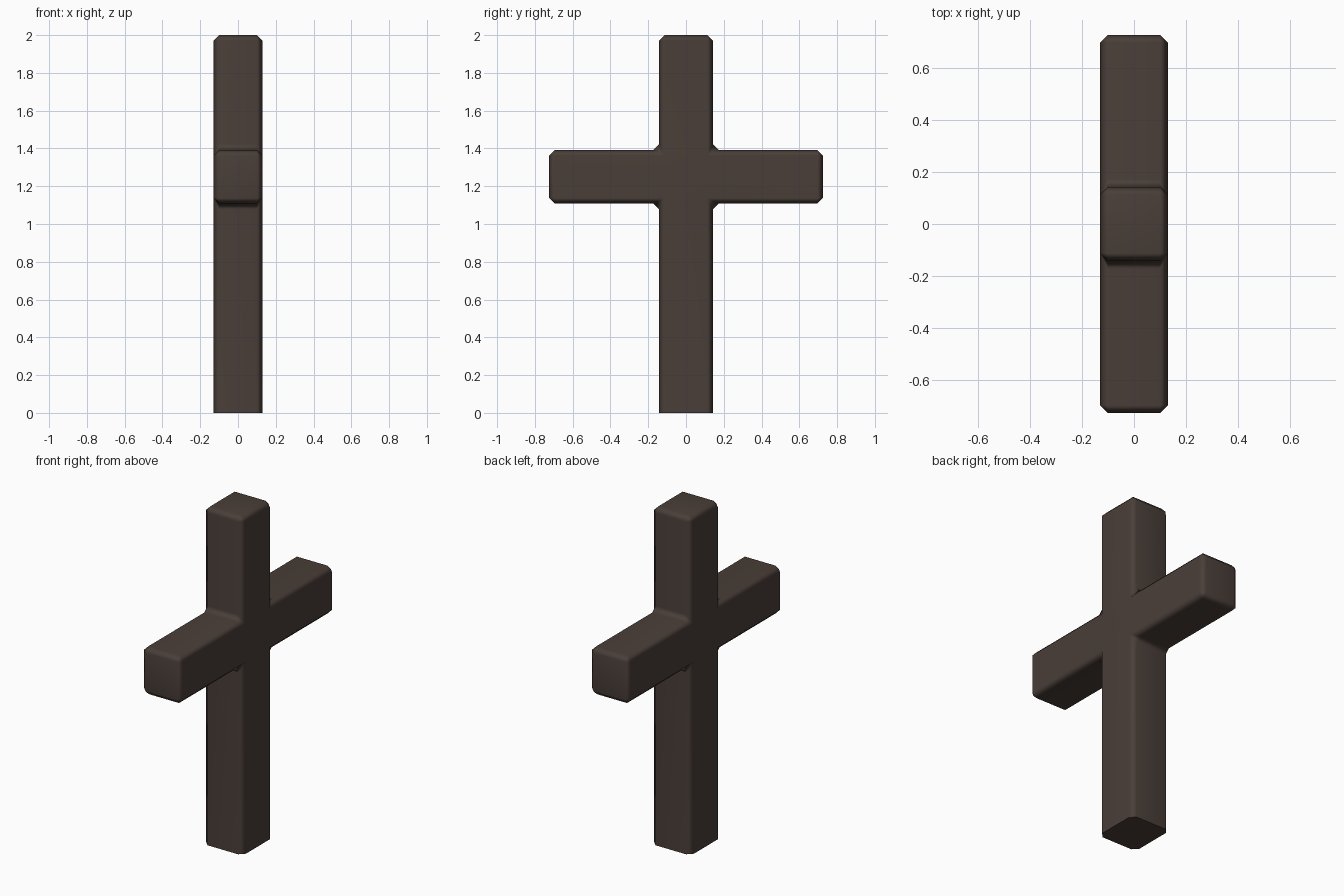
import bpy, bmesh, math

if "Cube" in bpy.data.objects:
    bpy.data.objects.remove(bpy.data.objects["Cube"])

# Dark wood colour
wood = bpy.data.materials.new("dark_brown_wood")
wood.diffuse_color = (0.068, 0.049, 0.040, 1)
wood.use_nodes = True
wood.node_tree.nodes["Principled BSDF"].inputs["Base Color"].default_value = wood.diffuse_color

# Cross outline in the YZ plane: one half, mirrored
HX, PY, AY, Z0, Z1, TOP = 0.13, 0.142, 0.725, 1.108, 1.392, 2.0
half = [(PY, 0), (PY, Z0), (AY, Z0), (AY, Z1), (PY, Z1), (PY, TOP)]
outline = half + [(-y, z) for y, z in reversed(half)]

# Extrude the outline through the thickness
bm = bmesh.new()
face = bm.faces.new([bm.verts.new((-HX, y, z)) for y, z in outline])
ext = bmesh.ops.extrude_face_region(bm, geom=[face], use_keep_orig=True)
for v in ext["geom"]:
    if isinstance(v, bmesh.types.BMVert):
        v.co.x = HX
bmesh.ops.recalc_face_normals(bm, faces=bm.faces[:])

# Chamfer every edge except those around the flat foot
edges = [e for e in bm.edges if any(v.co.z > 0.001 for v in e.verts)]
bmesh.ops.bevel(bm, geom=edges, offset=0.03, offset_type='OFFSET',
                segments=1, affect='EDGES', profile=0.5)
bmesh.ops.recalc_face_normals(bm, faces=bm.faces[:])

mesh = bpy.data.meshes.new("wooden_cross")
bm.to_mesh(mesh)
bm.free()
mesh.materials.append(wood)
cross = bpy.data.objects.new("wooden_cross", mesh)
bpy.context.collection.objects.link(cross)

# Soft shading over the chamfers, sharp foot
bpy.context.view_layer.objects.active = cross
cross.select_set(True)
bpy.ops.object.shade_smooth_by_angle(angle=math.radians(62))

# Face-weighted normals keep the broad faces flat
mod = cross.modifiers.new("weighted_normals", 'WEIGHTED_NORMAL')
mod.keep_sharp = True
mod.weight = 50
